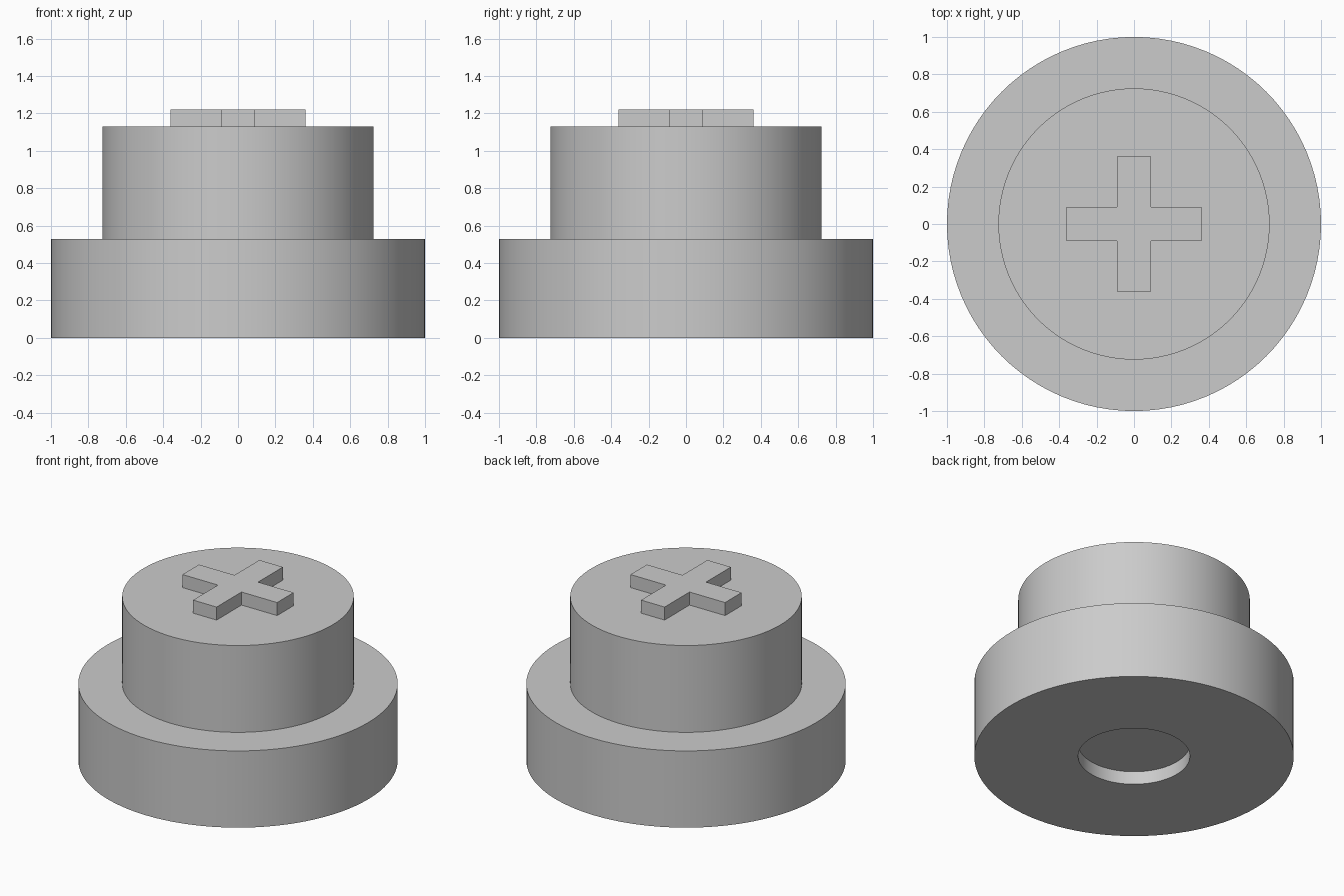
import bpy
import bmesh
import math

cube = bpy.data.objects.get("Cube")
if cube:
    bpy.data.objects.remove(cube, do_unlink=True)

GREY = (0.6, 0.6, 0.6, 1.0)
SEGMENTS = 96

grey = bpy.data.materials.new("plain_grey")
grey.use_nodes = True
grey.diffuse_color = GREY
grey.node_tree.nodes["Principled BSDF"].inputs["Base Color"].default_value = GREY


def finish(name, bm):
    """Turn a bmesh into a shaded object with the grey material."""
    bmesh.ops.recalc_face_normals(bm, faces=bm.faces)
    mesh = bpy.data.meshes.new(name)
    bm.to_mesh(mesh)
    bm.free()
    mesh.materials.append(grey)
    obj = bpy.data.objects.new(name, mesh)
    bpy.context.collection.objects.link(obj)
    bpy.ops.object.select_all(action="DESELECT")
    obj.select_set(True)
    bpy.context.view_layer.objects.active = obj
    bpy.ops.object.shade_smooth_by_angle(angle=math.radians(30))
    return obj


# Stepped round body with a shallow round recess underneath
profile = [(0, 0.09), (0.35, 0.09), (0.35, 0), (1, 0),
           (1, 0.53), (0.725, 0.53), (0.725, 1.13), (0, 1.13)]
bm = bmesh.new()
verts = [bm.verts.new((r, 0, z)) for r, z in profile]
edges = [bm.edges.new(pair) for pair in zip(verts, verts[1:])]
bmesh.ops.spin(bm, geom=verts + edges, axis=(0, 0, 1), cent=(0, 0, 0),
               angle=math.tau, steps=SEGMENTS, use_merge=True)
bmesh.ops.remove_doubles(bm, verts=bm.verts, dist=0.0001)
finish("stepped_body", bm)

# Raised plus-shaped key on the top: one corner outline turned four times
LENGTH, WIDTH, BOTTOM, HEIGHT = 0.362, 0.09, 1.13, 0.09
corner = [(LENGTH, -WIDTH), (LENGTH, WIDTH), (WIDTH, WIDTH)]
bm = bmesh.new()
outline = []
for turn in range(4):
    c, s = round(math.cos(turn * math.pi / 2)), round(math.sin(turn * math.pi / 2))
    outline += [bm.verts.new((x * c - y * s, x * s + y * c, BOTTOM)) for x, y in corner]
base = bm.faces.new(outline)
top = bmesh.ops.extrude_face_region(bm, geom=[base], use_keep_orig=True)
bmesh.ops.translate(bm, vec=(0, 0, HEIGHT),
                    verts=[g for g in top["geom"] if isinstance(g, bmesh.types.BMVert)])
finish("cross_key", bm)
